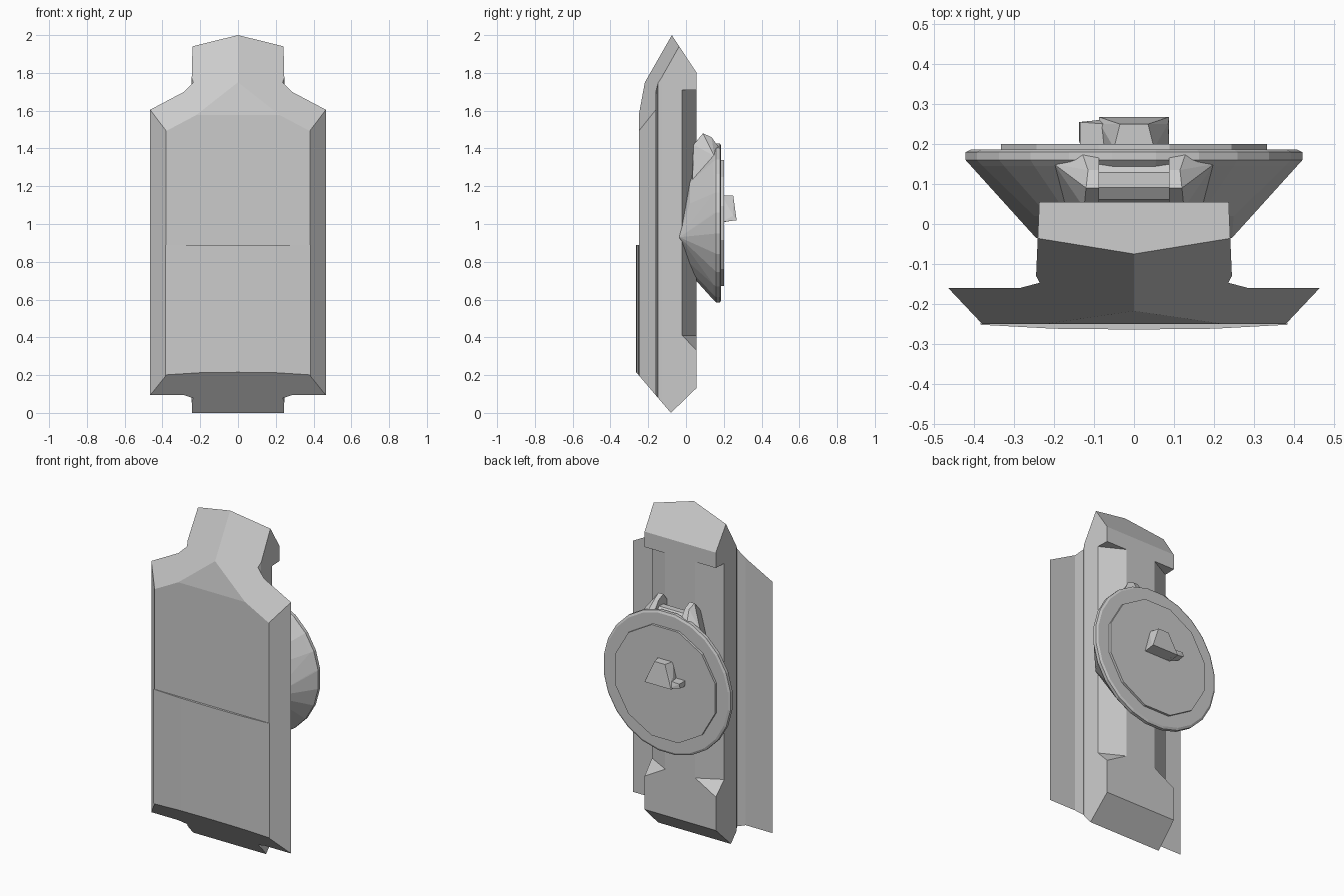
import bpy, bmesh
from math import cos, sin, tau

if "Cube" in bpy.data.objects:
    bpy.data.objects.remove(bpy.data.objects["Cube"])


def finish(bm, name):
    bmesh.ops.recalc_face_normals(bm, faces=bm.faces[:])
    me = bpy.data.meshes.new(name)
    bm.to_mesh(me)
    bm.free()
    ob = bpy.data.objects.new(name, me)
    bpy.context.collection.objects.link(ob)
    return ob


def hull(name, pts):
    bm = bmesh.new()
    for p in pts:
        bm.verts.new(p)
    r = bmesh.ops.convex_hull(bm, input=bm.verts[:])
    junk = {g for g in r["geom_interior"] + r["geom_unused"] if isinstance(g, bmesh.types.BMVert)}
    bmesh.ops.delete(bm, geom=list(junk), context='VERTS')
    bmesh.ops.dissolve_limit(bm, angle_limit=0.01, verts=bm.verts[:], edges=bm.edges[:])
    return finish(bm, name)


def sliced_prism(name, half, z0, z1, cuts):
    """Mirror a half outline, extrude it up, then slice with planes."""
    outline = half + [(-x, y) for x, y in reversed(half) if x > 0]
    bm = bmesh.new()
    face = bm.faces.new([bm.verts.new((x, y, z0)) for x, y in outline])
    r = bmesh.ops.extrude_face_region(bm, geom=[face])
    top = [g for g in r["geom"] if isinstance(g, bmesh.types.BMVert)]
    bmesh.ops.translate(bm, verts=top, vec=(0, 0, z1 - z0))
    bmesh.ops.recalc_face_normals(bm, faces=bm.faces[:])
    for co, no in cuts:
        bmesh.ops.bisect_plane(bm, geom=bm.verts[:] + bm.edges[:] + bm.faces[:],
                               plane_co=co, plane_no=no, clear_outer=True)
        rim = [e for e in bm.edges if e.is_boundary]
        bmesh.ops.holes_fill(bm, edges=rim, sides=0)
    return finish(bm, name)


def ring(r, y, n, cz=1.005):
    return [(r * cos(tau * (i + .5) / n), y, cz + r * sin(tau * (i + .5) / n)) for i in range(n)]


# Main body: winged cross-section cut by the sloped end planes
bottom_front = ((0, -.08, 0), (0, -1.17, -1))
body = sliced_prism(
    "body",
    [(.38, -.25), (.465, -.16), (.285, -.16), (.236, -.147), (.245, -.13), (.237, .055)],
    -.6, 3.2,
    [bottom_front,
     ((0, -.08, 0), (0, .97, -1)),
     ((0, -.075, 2), (0, 1.52, 1)),
     ((0, -.075, 2), (.53, -1.75, 1)),
     ((0, -.075, 2), (-.53, -1.75, 1)),
     ((0, -.215, 1.765), (0, -5.4, 1))])

# Long chamfer notches on the rear corners
for s in (1, -1):
    tri = [(.07, .071, .41), (.27, -.036, .41), (.27, .071, .296)]
    cutter = hull("notch_cutter", [(s * x, y, z) for x, y, z in tri] +
                  [(s * x, y, 1.71) for x, y, z in tri])
    cutter.hide_render = True
    mod = body.modifiers.new("notch", 'BOOLEAN')
    mod.operation = 'DIFFERENCE'
    mod.solver = 'EXACT'
    mod.object = cutter
    bpy.context.view_layer.objects.active = body
    bpy.ops.object.modifier_apply(modifier=mod.name)
    bpy.data.objects.remove(cutter)

# Slightly bulged lower front panel
sliced_prism("lower_front_panel",
             [(0, -.264), (.2, -.262), (.385, -.252), (.38, -.24)], 0, .89, [bottom_front])

# Dish on the back, with its pointed front ridge
hull("dish", ring(.27, .02, 24) + ring(.41, .145, 24) + ring(.425, .16, 24) +
     ring(.425, .18, 24) + ring(.412, .186, 24) +
     [(.245, -.035, .93), (-.245, -.035, .93)])
hull("dish_plate", ring(.345, .18, 12) + ring(.345, .2, 12))

# Hinge: flared hooks either side of a bar
for s, side in ((1, "right"), (-1, "left")):
    pts = [(.2, .15, 1.36), (.12, .09, 1.48), (.088, .09, 1.48), (.088, .135, 1.46),
           (.115, .135, 1.46), (.125, .04, 1.42), (.088, .04, 1.42), (.2, .03, 1.1),
           (.088, .02, 1.1), (.088, .178, 1.4), (.13, .178, 1.4)]
    hull("hinge_hook_" + side, [(s * x, y, z) for x, y, z in pts])
hull("hinge_bar", [(x, .11 + .06 * cos(tau * i / 10), 1.365 + .06 * sin(tau * i / 10))
                   for x in (-.1, .1) for i in range(10)] +
     [(x, y, 1.1) for x in (-.1, .1) for y in (.03, .17)])

# Latch on the plate, with a side tab
latch = []
for s in (1, -1):
    latch += [(s * .088, .19, 1.01), (s * .088, .268, 1.02), (s * .085, .25, 1.045),
              (s * .05, .19, 1.15), (s * .035, .25, 1.15)]
hull("latch", latch)
hull("latch_tab", [(-.07, .2, 1.01), (-.07, .262, 1.02), (-.07, .25, 1.06), (-.07, .2, 1.06),
                   (-.138, .21, 1.03), (-.138, .255, 1.035), (-.135, .255, 1.06), (-.135, .2, 1.06)])
